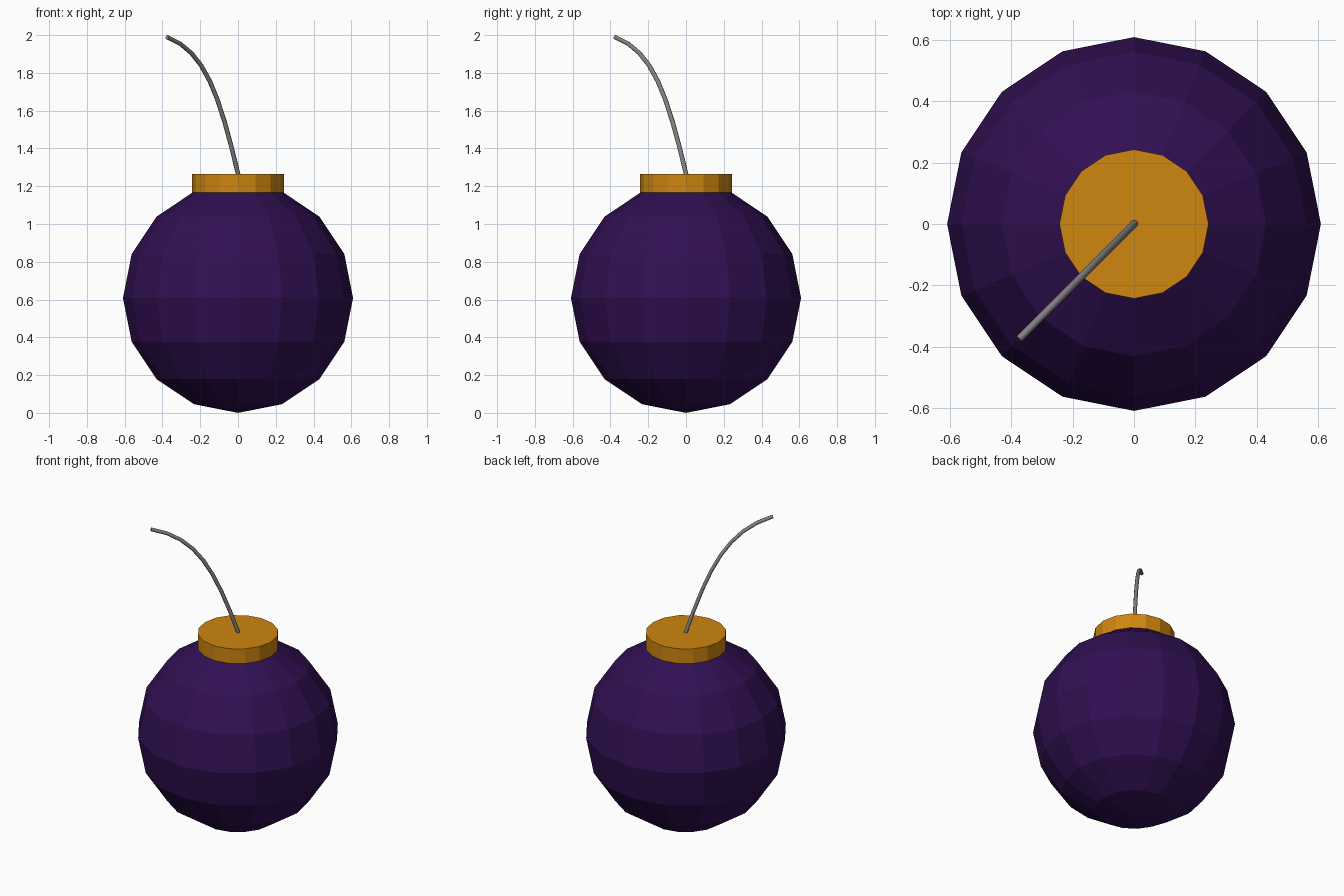
import bpy, math
from mathutils import Vector

if "Cube" in bpy.data.objects:
    bpy.data.objects.remove(bpy.data.objects["Cube"])


def material(name, rgb):
    m = bpy.data.materials.new(name)
    m.diffuse_color = (*rgb, 1)
    m.use_nodes = True
    m.node_tree.nodes["Principled BSDF"].inputs["Base Color"].default_value = m.diffuse_color
    return m


purple = material("dark_purple", (0.030, 0.005, 0.085))
amber = material("amber", (0.62, 0.24, 0.005))
grey = material("fuse_grey", (0.23, 0.22, 0.22))


def finish(name, mat):
    ob = bpy.context.object
    ob.name = name
    ob.data.materials.append(mat)
    return ob


# Faceted round body
R = 0.609
bpy.ops.mesh.primitive_uv_sphere_add(segments=16, ring_count=8, radius=R, location=(0, 0, R))
finish("body", purple)

# Collar on top of the body
z0, z1 = 1.168, 1.265
bpy.ops.mesh.primitive_cylinder_add(vertices=16, radius=0.243, depth=z1 - z0,
                                    location=(0, 0, (z0 + z1) / 2))
finish("collar", amber)

# Fuse: a bent tube leaning towards the front left
curve = bpy.data.curves.new("fuse", "CURVE")
curve.dimensions = "3D"
curve.resolution_u = 8
curve.bevel_depth = 0.012
curve.bevel_resolution = 2
curve.use_fill_caps = True
spline = curve.splines.new("BEZIER")
spline.bezier_points.add(1)


def lean(d, z):
    return Vector((d, d, z))


ends = [(lean(0.104, 0.80), lean(0.004, 1.25), lean(-0.10, 1.69)),
        (lean(-0.175, 1.915), lean(-0.375, 1.989), lean(-0.575, 2.06))]
for p, (left, co, right) in zip(spline.bezier_points, ends):
    p.handle_left_type = p.handle_right_type = "FREE"
    p.co, p.handle_left, p.handle_right = co, left, right
fuse = bpy.data.objects.new("fuse", curve)
bpy.context.collection.objects.link(fuse)
bpy.context.view_layer.objects.active = fuse
fuse.select_set(True)
for ob in bpy.context.selected_objects:
    ob.select_set(ob == fuse)
bpy.ops.object.convert(target="MESH")
finish("fuse", grey)
bpy.ops.object.shade_smooth_by_angle(angle=math.radians(50))
